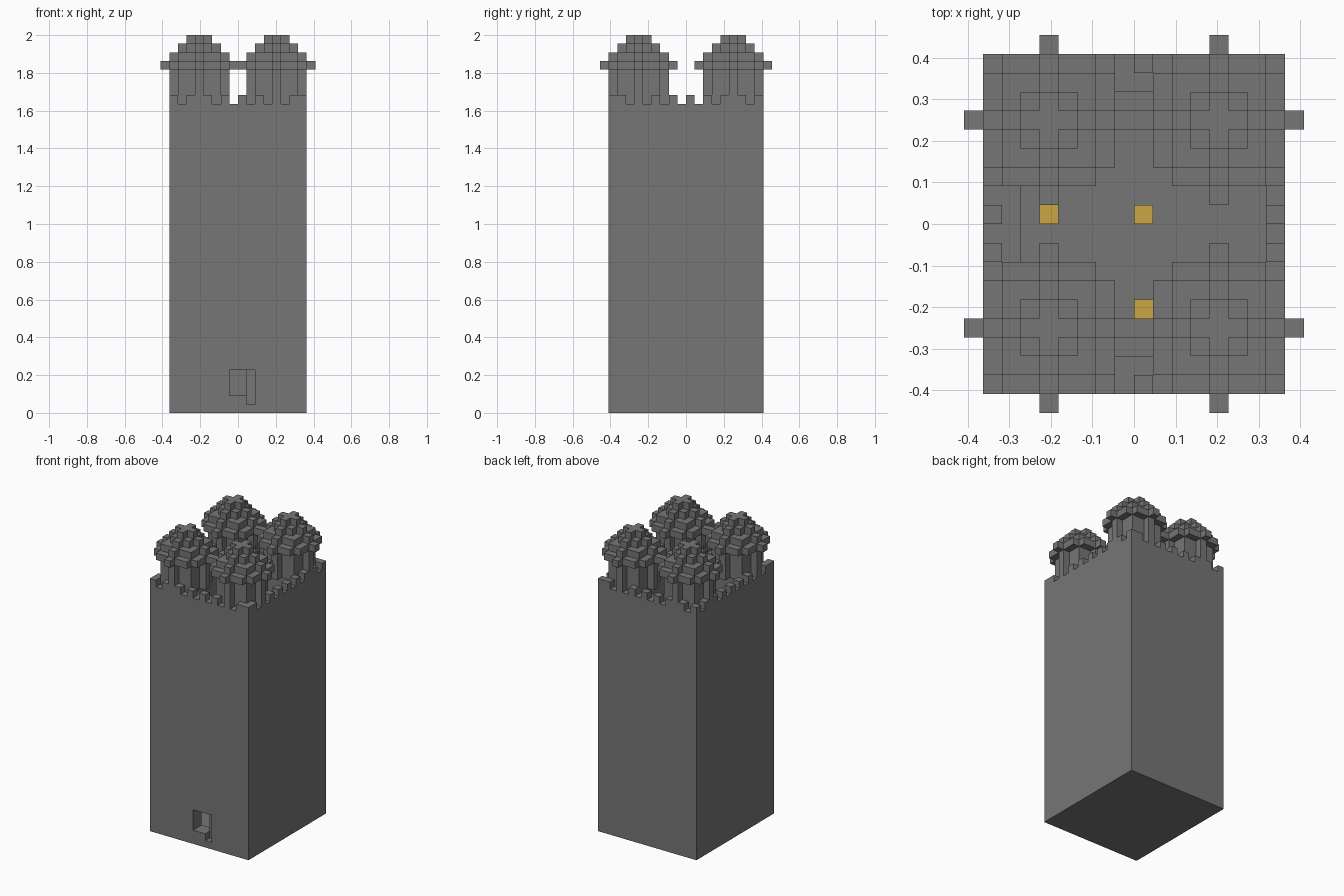
import bpy, bmesh
from mathutils import Vector

if "Cube" in bpy.data.objects:
    bpy.data.objects.remove(bpy.data.objects["Cube"], do_unlink=True)

UNIT = 2 / 44  # edge length of one block


def material(name, colour):
    m = bpy.data.materials.new(name)
    m.use_nodes = True
    m.diffuse_color = colour
    m.node_tree.nodes["Principled BSDF"].inputs["Base Color"].default_value = colour
    return m


stone = material("grey stone", (0.18, 0.18, 0.18, 1))
gold = material("gold", (0.60, 0.38, 0.06, 1))


def block(x0, x1, y0, y1, z0, z1):
    """Cells of a box, upper bounds excluded."""
    return {(x, y, z) for x in range(x0, x1) for y in range(y0, y1) for z in range(z0, z1)}


def build(name, cells, mat):
    """Turn cells into a clean outer skin with large merged faces."""
    bm = bmesh.new()
    for cell in cells:
        for axis in range(3):
            for side in (0, 1):
                near = list(cell)
                near[axis] += 2 * side - 1
                if tuple(near) in cells:
                    continue
                corners = []
                for a, b in ((0, 0), (1, 0), (1, 1), (0, 1)):
                    p = Vector(cell)
                    p[axis] += side
                    p[(axis + 1) % 3] += a
                    p[(axis + 2) % 3] += b
                    corners.append(bm.verts.new(p * UNIT))
                bm.faces.new(corners if side else corners[::-1])
    bmesh.ops.remove_doubles(bm, verts=bm.verts, dist=UNIT / 100)
    bmesh.ops.dissolve_limit(bm, angle_limit=0.01, verts=bm.verts, edges=bm.edges)
    mesh = bpy.data.meshes.new(name)
    bm.to_mesh(mesh)
    bm.free()
    mesh.materials.append(mat)
    obj = bpy.data.objects.new(name, mesh)
    bpy.context.collection.objects.link(obj)
    return obj


# Hollow tower with a stepped doorway
WALL_TOP = 36
tower = block(-8, 8, -9, 9, 0, WALL_TOP)
tower -= block(-6, 7, -7, 7, 1, WALL_TOP)
tower -= block(-1, 1, -9, -7, 2, 5)
tower -= block(1, 2, -9, -8, 1, 5)

# Alternating battlements around the rim, with all corners filled
for x in range(-8, 8):
    for y in range(-9, 9):
        on_x, on_y = x in (-8, 7), y in (-9, 8)
        corner = on_x and on_y
        if corner or (on_x and y % 2 == 0) or (on_y and x % 2 == 0):
            tower.add((x, y, WALL_TOP))
build("tower_walls", tower, stone)


def layer(cx, cy, z, square, arm, cut_corners=False):
    """Square slab of given radius with a one-block-wide cross on it."""
    cells = set()
    for dx in range(-arm, arm + 1):
        for dy in range(-arm, arm + 1):
            far = max(abs(dx), abs(dy))
            corner = abs(dx) == abs(dy) == square
            if dx * dy == 0 or (far <= square and not (cut_corners and corner)):
                cells.add((cx + dx, cy + dy, z))
    return cells


# Corner turrets: round shaft, projecting rim, stepped dome
for side, cx in (("right", -5), ("left", 4)):
    for end, cy in (("front", -6), ("back", 5)):
        turret = set()
        for z in range(WALL_TOP, 40):
            turret |= layer(cx, cy, z, 2, 3)
        turret |= layer(cx, cy, 40, 3, 4, True)
        for z, radius in ((41, 3), (42, 2), (43, 1)):
            turret |= layer(cx, cy, z, radius - 1, radius)
        build(f"{end}_{side}_turret", turret, stone)

# Gold blocks on the floor inside
for i, (x, y) in enumerate(((-5, 0), (0, 0), (0, -5))):
    build(f"gold_block_{i + 1}", {(x, y, 1)}, gold)
